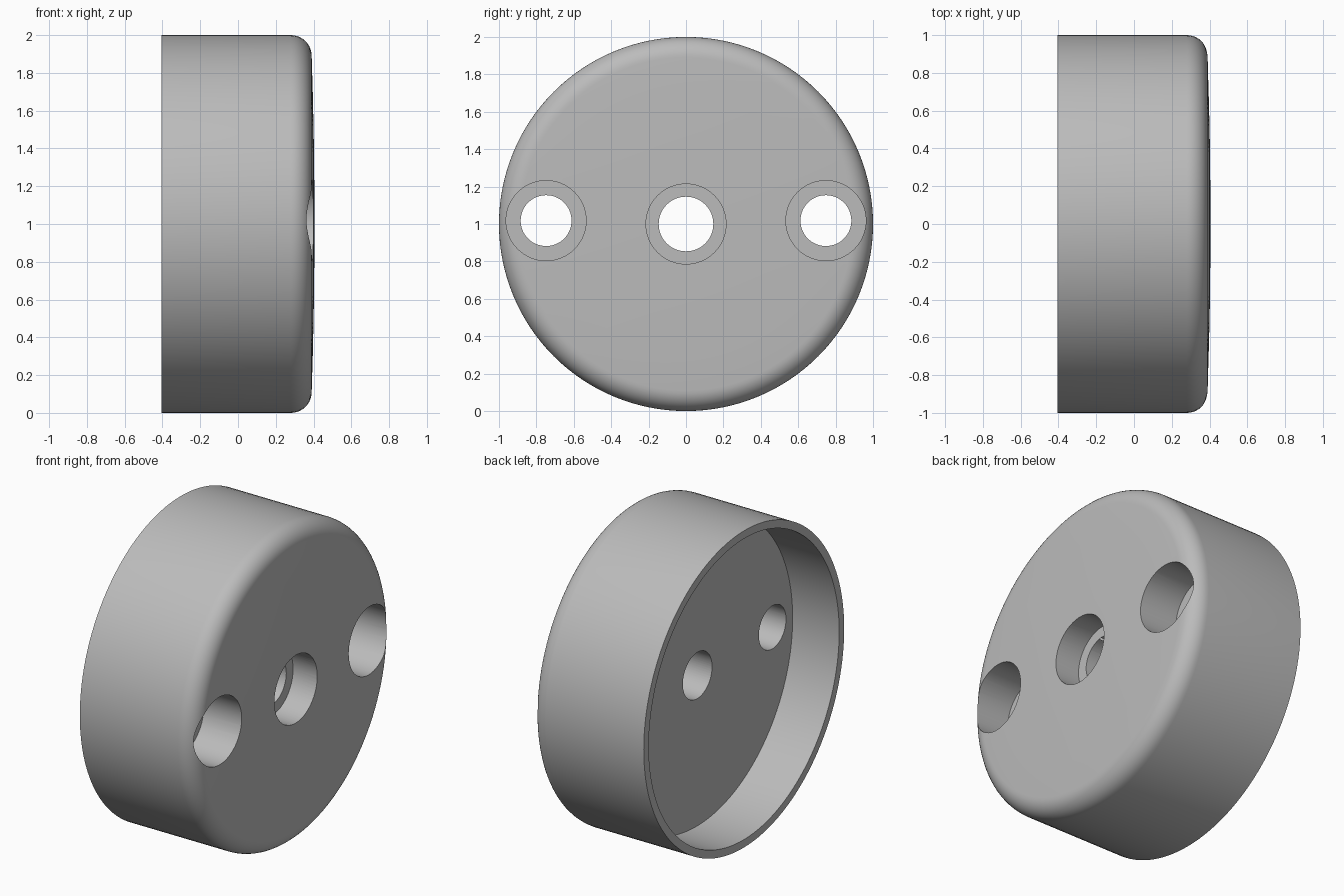
import bpy, bmesh, math
from mathutils import Matrix, Vector

cube = bpy.data.objects.get("Cube")
if cube:
    bpy.data.objects.remove(cube, do_unlink=True)

grey = bpy.data.materials.new("plain grey")
grey.use_nodes = True
colour = (0.5, 0.5, 0.5, 1)
grey.diffuse_color = colour
grey.node_tree.nodes["Principled BSDF"].inputs["Base Color"].default_value = colour

CENTRE = Vector((0, 0, 1))
BACK, FACE, FLOOR = -0.405, 0.405, -0.08
FILLET, EDGE = 0.11, 0.39


def new_object(name, bm):
    bmesh.ops.recalc_face_normals(bm, faces=bm.faces)
    mesh = bpy.data.meshes.new(name)
    bm.to_mesh(mesh)
    bm.free()
    mesh.materials.append(grey)
    obj = bpy.data.objects.new(name, mesh)
    bpy.context.collection.objects.link(obj)
    return obj


def lathe(name, profile, centre, steps):
    """Turn (x, radius) points around the x axis through centre."""
    bm = bmesh.new()
    verts = [bm.verts.new(centre + Vector((x, 0, r))) for x, r in profile]
    edges = [bm.edges.new(pair) for pair in zip(verts, verts[1:])]
    bmesh.ops.spin(bm, geom=verts + edges, cent=centre, axis=(1, 0, 0),
                   angle=math.tau, steps=steps)
    bmesh.ops.remove_doubles(bm, verts=bm.verts, dist=1e-5)
    return new_object(name, bm)


# Hollow cup: cavity, rim, outer wall, rounded edge, slightly domed face
profile = [(FLOOR, 0), (FLOOR, 0.95), (BACK, 0.95), (BACK, 1)]
for i in range(11):
    a = math.pi / 2 * i / 10
    profile.append((EDGE - FILLET + FILLET * math.sin(a),
                    1 - FILLET + FILLET * math.cos(a)))
for r in (0.7, 0.5, 0.3, 0):
    profile.append((FACE - (FACE - EDGE) * (r / (1 - FILLET)) ** 2, r))
cup = lathe("cup_body", profile, CENTRE, 128)


# Stepped screw holes: a wide recess in the face and a narrow through hole
def stepped_hole(name, y, z, narrow, wide, step):
    points = [(-0.3, 0), (-0.3, narrow), (step, narrow),
              (step, wide), (0.6, wide), (0.6, 0)]
    cutter = lathe(name, points, Vector((0, y, z)), 64)
    cutter.hide_render = True
    mod = cup.modifiers.new(name, "BOOLEAN")
    mod.operation = "DIFFERENCE"
    mod.solver = "EXACT"
    mod.object = cutter
    return cutter


cutters = [stepped_hole("centre_hole_cutter", 0, 1, 0.146, 0.214, 0.235)]
for side, label in ((-1, "front"), (1, "back")):
    cutters.append(stepped_hole(label + "_hole_cutter", side * 0.748, 1.018,
                                0.136, 0.214, 0.135))

# Apply the cuts and remove the cutters
bpy.ops.object.select_all(action="DESELECT")
cup.select_set(True)
bpy.context.view_layer.objects.active = cup
for mod in list(cup.modifiers):
    bpy.ops.object.modifier_apply(modifier=mod.name)
for cutter in cutters:
    bpy.data.objects.remove(cutter, do_unlink=True)
bpy.ops.object.shade_smooth_by_angle(angle=math.radians(30))
